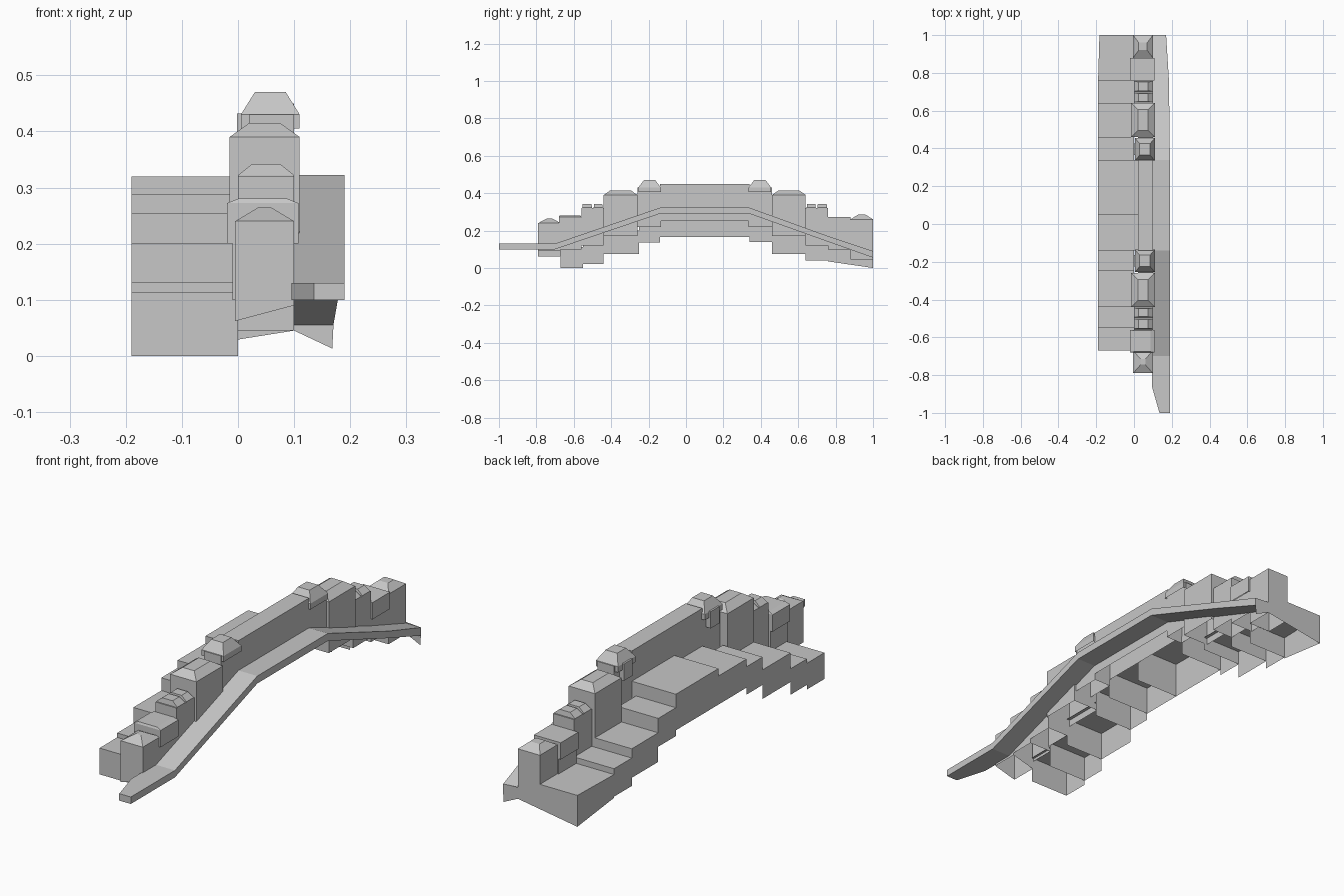
import bpy, bmesh

if "Cube" in bpy.data.objects:
    bpy.data.objects.remove(bpy.data.objects["Cube"])

stone = bpy.data.materials.new("grey_stone")
stone.diffuse_color = (0.57, 0.57, 0.57, 1)
stone.use_nodes = True
stone.node_tree.nodes["Principled BSDF"].inputs["Base Color"].default_value = stone.diffuse_color


def finish(name, bm):
    me = bpy.data.meshes.new(name)
    bm.to_mesh(me)
    bm.free()
    me.materials.append(stone)
    ob = bpy.data.objects.new(name, me)
    bpy.context.collection.objects.link(ob)
    return ob


def shell(name, rings):
    """Skin upward through rings, close the top, leave the underside open."""
    bm = bmesh.new()
    vs = [[bm.verts.new(p) for p in r] for r in rings]
    n = len(vs[0])
    for a, b in zip(vs, vs[1:]):
        for i in range(n):
            j = (i + 1) % n
            bm.faces.new((a[i], a[j], b[j], b[i]))
    bm.faces.new(vs[-1])
    return finish(name, bm)


def rect(x0, x1, y0, y1, za, zb=None):
    zb = za if zb is None else zb
    return [(x0, y0, za), (x1, y0, zb), (x1, y1, zb), (x0, y1, za)]


def block(name, x0, x1, y0, y1, z0, z1, roof=0, ix=0.03, iy=0.03, z0r=None):
    """Box with an optional hipped roof; z0r is the bottom on the right side."""
    rings = [rect(x0, x1, y0, y1, z0, z0r), rect(x0, x1, y0, y1, z1)]
    if roof:
        rings.append(rect(x0 + ix, x1 - ix, y0 + iy, y1 - iy, z1 + roof))
    return shell(name, rings)


def quads(name, faces):
    bm = bmesh.new()
    for pts in faces:
        bm.faces.new([bm.verts.new(p) for p in pts])
    return finish(name, bm)


# stepped terrace, hollow and open below: y0, y1, top, bottom at y0, bottom at y1
steps = [(-.67, -.55, .113, 0, 0), (-.55, -.44, .132, .02, .02),
         (-.44, -.25, .20, .075, .075), (-.25, -.14, .255, .135, .135),
         (-.14, .05, .288, .165, .165), (.05, .34, .32, .165, .165),
         (.34, .46, .262, .14, .14), (.46, .64, .20, .075, .075),
         (.64, .76, .16, .04, .04), (.76, 1, .135, .035, 0)]
faces = []
for y0, y1, t, b0, b1 in steps:
    R = .02 if -.2 < y0 < .3 else 0
    L, M = -.19, -.183 if y1 == 1 else -.19
    faces.append([(L, y0, t), (R, y0, t), (R, y1, t), (M, y1, t)])
    faces.append([(M, y1, b1), (L, y0, b0), (L, y0, t), (M, y1, t)])
    if y0 < .1:                       # risers facing the front
        faces.append([(L, y0, b0), (R, y0, b0), (R, y0, t), (L, y0, t)])
    if .3 < y1 < 1:                   # risers facing the back
        faces.append([(R, y1, b1), (L, y1, b1), (L, y1, t), (R, y1, t)])
quads("terrace_steps", faces)

# plate closing the back end under terrace, tower and ramp
quads("back_end_plate", [
    [(.10, 1, .045), (-.183, 1, 0), (-.183, 1, .135), (.10, 1, .135)],
    [(.168, 1, .013), (.10, 1, .045), (.10, 1, .095), (.172, 1, .09)]])

# central wall
block("main_wall", .02, .10, -.14, .34, .25, .45)

# towers that repeat at both ends, mirrored about y = MID
MID = .10
for tag, s in (("front", -1), ("back", 1)):
    def part(name, x0, x1, a, b, z0, z1, roof=0, ix=.03, iy=.03):
        ya, yb = sorted((MID + s * a, MID + s * b))
        block(tag + "_" + name, x0, x1, ya, yb, z0, z1, roof, ix, iy)
    part("high_tower", .02, .10, .235, .36, .22, .43)
    part("high_tower_cap", .005, .11, .235, .355, .405, .43, .04, .025, .03)
    part("tower_bracket", -.002, .02, .265, .325, .36, .432)
    part("upper_house", -.015, .11, .36, .54, .17, .39, .025, .035, .035)
    part("low_wall", .0, .10, .54, .66, .12, .32)
    part("barrel_roof_a", .0, .10, .545, .594, .315, .322, .02, .025, .003)
    part("barrel_roof_b", .0, .10, .602, .655, .315, .322, .02, .025, .003)
    part("wide_house_base", -.01, .10, .66, .78, .10, .205)
    part("wide_house", -.02, .108, .66, .78, .20, .272, .008 if s < 0 else 0, .02, .004)

# end towers
block("front_end_tower", -.005, .10, -.79, -.67, .062, .24, .024, .04, .045, z0r=.09)
block("back_end_tower", -.005, .10, .88, 1, .045, .26, .025, .03, .04)

# side ramp: y, inner x, outer x, bottom, top
path = [(-1, .135, .19, .10, .13), (-.86, .095, .19, .10, .13),
        (-.70, .095, .19, .10, .13), (-.14, .095, .19, .29, .322),
        (.34, .095, .19, .29, .322), (.76, .095, .185, .14, .17),
        (1, .095, .17, .055, .09)]
faces = []
for (y, a, o, b, t), (Y, A, O, B, T) in zip(path, path[1:]):
    faces += [[(a, y, t), (o, y, t), (O, Y, T), (A, Y, T)],      # walkway
              [(o, y, b), (O, Y, B), (O, Y, T), (o, y, t)],      # outer edge
              [(A, Y, B), (a, y, b), (a, y, t), (A, Y, T)],      # inner edge
              [(a, y, b), (A, Y, B), (O, Y, B), (o, y, b)]]      # underside
y, a, o, b, t = path[0]
faces.append([(a, y, b), (o, y, b), (o, y, t), (a, y, t)])
quads("side_ramp", faces)
